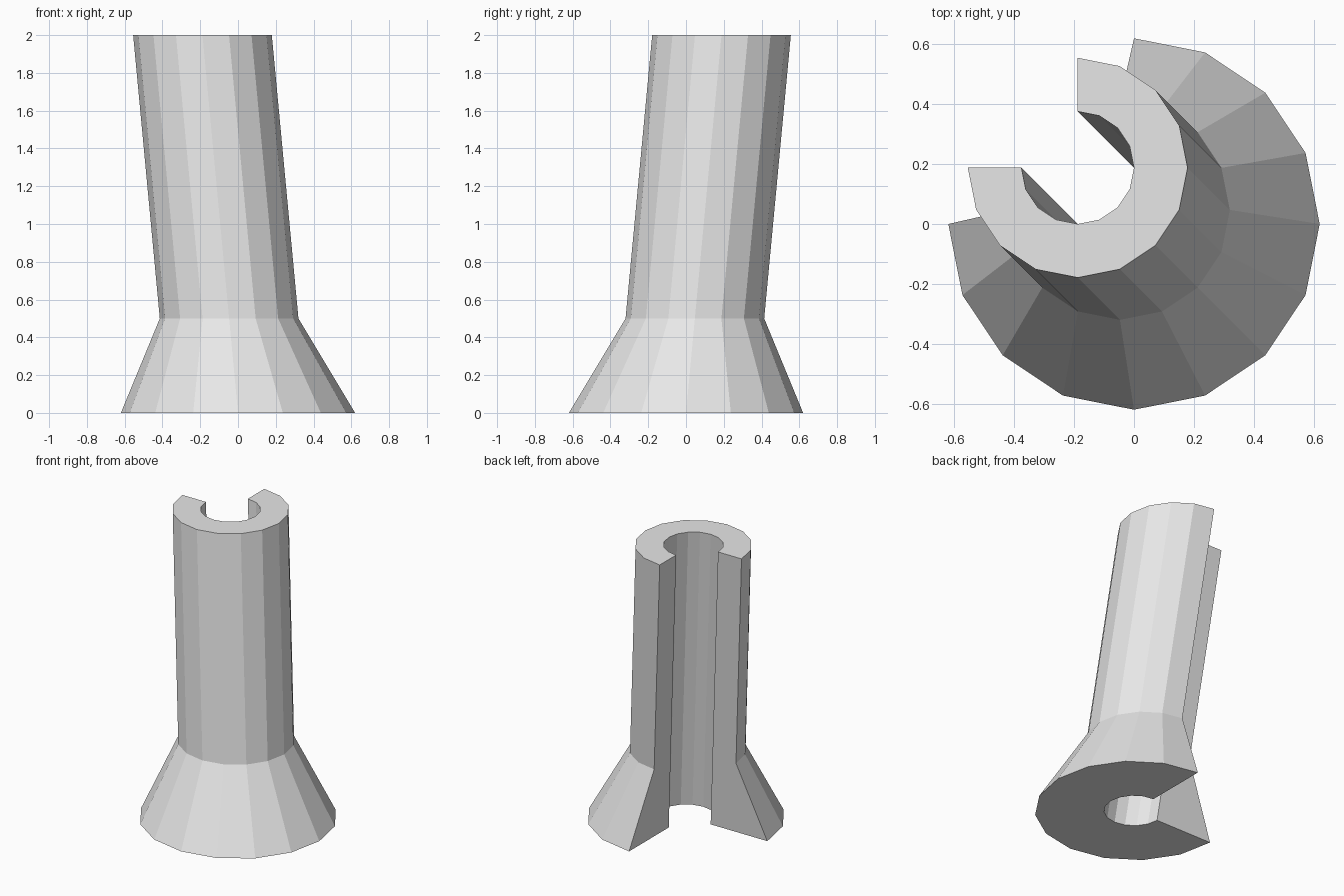
import bpy, bmesh, math

if "Cube" in bpy.data.objects:
    bpy.data.objects.remove(bpy.data.objects["Cube"])

SEGMENTS = 12          # three quarters of a 16-sided ring
LEAN = 0.094           # sideways drift per unit of height
BORE = 0.188

# Closed wall section as (radius, height): outside going up, then inside going down
SECTION = [(0.62, 0.0), (0.367, 0.5), (0.367, 2.0),
           (BORE, 2.0), (BORE, 0.5), (BORE, 0.0)]

grey = bpy.data.materials.new("light grey")
grey.diffuse_color = (0.8, 0.8, 0.8, 1)
grey.use_nodes = True
grey.node_tree.nodes["Principled BSDF"].inputs["Base Color"].default_value = grey.diffuse_color


def wall_point(radius, height, angle):
    """Point on the wall, sheared towards the back left."""
    return (radius * math.cos(angle) - LEAN * height,
            radius * math.sin(angle) + LEAN * height, height)


bm = bmesh.new()

# Sweep the section from the left, around the front and right, to the back
rings = []
for i in range(SEGMENTS + 1):
    angle = math.pi + math.radians(270) * i / SEGMENTS
    rings.append([bm.verts.new(wall_point(r, z, angle)) for r, z in SECTION])

n = len(SECTION)
for a, b in zip(rings, rings[1:]):
    for j in range(n):
        k = (j + 1) % n
        bm.faces.new((a[j], b[j], b[k], a[k]))

# Flat walls of the open slot, split at the flare to stay convex
for ring in (rings[0], rings[-1]):
    bm.faces.new((ring[0], ring[1], ring[4], ring[5]))
    bm.faces.new((ring[1], ring[2], ring[3], ring[4]))

bmesh.ops.recalc_face_normals(bm, faces=bm.faces[:])
mesh = bpy.data.meshes.new("slotted_tube")
bm.to_mesh(mesh)
bm.free()
mesh.materials.append(grey)
tube = bpy.data.objects.new("slotted_tube", mesh)
bpy.context.collection.objects.link(tube)
